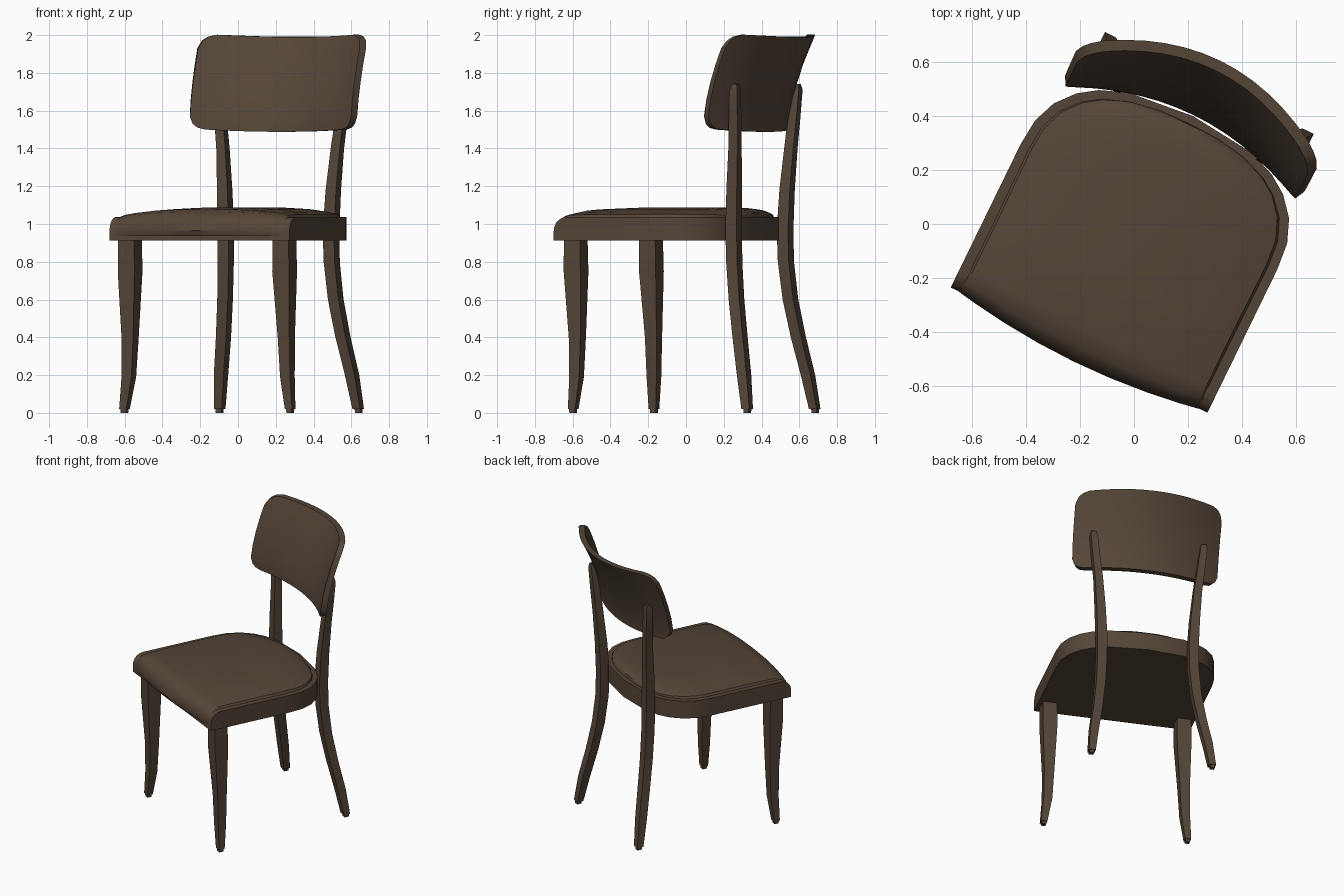
import bpy, bmesh, math
from mathutils import Matrix

if "Cube" in bpy.data.objects:
    bpy.data.objects.remove(bpy.data.objects["Cube"])

# whole chair is modelled straight, then turned on its axis
TURN = Matrix.Rotation(math.radians(-26), 4, 'Z') @ Matrix.Translation((0.022, 0, 0))

wood = bpy.data.materials.new("dark brown")
wood.diffuse_color = (0.09, 0.06, 0.04, 1)
wood.use_nodes = True
wood.node_tree.nodes["Principled BSDF"].inputs["Base Color"].default_value = wood.diffuse_color


def finish(bm, name, angle=30):
    bmesh.ops.remove_doubles(bm, verts=bm.verts, dist=0.0005)
    bmesh.ops.recalc_face_normals(bm, faces=bm.faces)
    bm.transform(TURN)
    me = bpy.data.meshes.new(name)
    bm.to_mesh(me)
    bm.free()
    me.materials.append(wood)
    ob = bpy.data.objects.new(name, me)
    bpy.context.collection.objects.link(ob)
    bpy.ops.object.select_all(action='DESELECT')
    ob.select_set(True)
    bpy.context.view_layer.objects.active = ob
    bpy.ops.object.shade_smooth_by_angle(angle=math.radians(angle))
    return ob


def loft(rows, closed=True):
    """Skin a list of point rows; closed rows get end caps."""
    bm = bmesh.new()
    vs = [[bm.verts.new(p) for p in r] for r in rows]
    n = len(rows[0])
    for a, b in zip(vs, vs[1:]):
        for i in range(n if closed else n - 1):
            j = (i + 1) % n
            bm.faces.new((a[i], a[j], b[j], b[i]))
    if closed:
        bm.faces.new(vs[0])
        bm.faces.new(vs[-1])
    return bm


def arc_point(a, b, deg, v0=0.08, n=2.45):
    """Rounded back of the seat (superellipse)."""
    c, s = math.cos(math.radians(deg)), math.sin(math.radians(deg))
    return a * max(c, 0) ** (2 / n), v0 + b * s ** (2 / n)


# seat frame: D-shaped slab with rolled front top edge
right = [(0.53, -0.51)] + [arc_point(0.53, 0.376, d) for d in (0, 12, 26, 40, 52, 66)]
outline = right + [arc_point(0.53, 0.376, 90)] + [(-x, y) for x, y in reversed(right)]
bm = loft([[(x, y, z) for x, y in outline] for z in (0.912, 1.037)])
bm.normal_update()
front_top = [e for e in bm.edges if all(v.co.y < -0.5 and v.co.z > 1 for v in e.verts)]
bmesh.ops.bevel(bm, geom=front_top, offset=0.075, segments=5, profile=0.5, affect='EDGES')
finish(bm, "seat_frame")

# seat cushion: domed pad rolling over the front; half width, y, edge z, centre bulge y, z
stations = [(0.495, -0.508, 0.937, -0.035, 0), (0.495, -0.511, 0.965, -0.046, 0),
            (0.495, -0.497, 1.000, -0.044, 0.022), (0.495, -0.470, 1.026, -0.030, 0.038),
            (0.495, -0.420, 1.032, -0.008, 0.046), (0.495, -0.200, 1.032, 0, 0.055)]
for d in (0, 12, 26, 40, 52, 66, 80, 90):
    w, y = arc_point(0.498, 0.345, d)
    stations.append((w, y, 1.032, 0, 0.016 + 0.04 * (1 - (d / 90) ** 3) if d < 90 else 0))
cols = [-1, -0.975, -0.85, -0.6, -0.3, 0, 0.3, 0.6, 0.85, 0.975, 1]
rows = []
for w, y, z, by, bz in stations:
    row = []
    for s in cols:
        f = 0 if abs(s) == 1 else 0.3 + 0.7 * (1 - abs(s) ** 3)
        row.append((w * s, y + by * (1 - s * s), z + bz * f))
    rows.append(row)
finish(loft(rows, closed=False), "seat_cushion", 40)

# legs: square sections (x, y, z, width) lofted and mirrored
front_path = [(0.488, -0.416, 0, 0.030), (0.488, -0.416, 0.02, 0.032), (0.488, -0.416, 0.02, 0.042),
              (0.467, -0.406, 0.19, 0.058), (0.460, -0.405, 0.40, 0.068),
              (0.455, -0.415, 0.75, 0.098), (0.455, -0.417, 0.92, 0.094)]
back_path = [(0.410, 0.572, 0, 0.030), (0.410, 0.572, 0.02, 0.032), (0.408, 0.570, 0.02, 0.046),
             (0.386, 0.541, 0.20, 0.057), (0.352, 0.501, 0.40, 0.060), (0.326, 0.467, 0.60, 0.062),
             (0.312, 0.447, 0.80, 0.064), (0.310, 0.443, 0.97, 0.066), (0.320, 0.450, 1.18, 0.061),
             (0.337, 0.464, 1.40, 0.053), (0.355, 0.473, 1.55, 0.050),
             (0.372, 0.482, 1.71, 0.046), (0.374, 0.483, 1.74, 0.030)]
for name, path in (("front_leg", front_path), ("back_leg", back_path)):
    for side, label in ((-1, "left"), (1, "right")):
        rings = [[(side * x + a * w / 2, y + b * w / 2, z)
                  for a, b in ((-1, -1), (1, -1), (1, 1), (-1, 1))] for x, y, z, w in path]
        finish(loft(rings), f"{label}_{name}")

# backrest: curved, leaning board with rounded corners
THICK, RAD, HALF, HIGH = 0.04, 0.075, 0.475, 0.505
rings = []
for t in (0, 0.02, 0.06, 0.14, 0.32, 0.5, 0.68, 0.86, 0.94, 0.98, 1):
    d = max(0, RAD - min(t, 1 - t) * HIGH) / RAD
    half = HALF - RAD * (1 - math.sqrt(1 - d * d))
    bend = 0.51 + 0.22 * t
    front, back = [], []
    for i in range(13):
        s = i / 6 - 1
        u = half * s
        v = 0.46 + 0.185 * t ** 1.5 - bend * u * u
        z = 1.488 + (HIGH - 0.003) * t + 0.012 * s * s
        slope = 2 * bend * u
        k = THICK / math.hypot(slope, 1)
        front.append((u, v, z))
        back.append((u + slope * k, v + k, z))
    rings.append(front + back[::-1])
finish(loft(rings), "backrest", 35)
